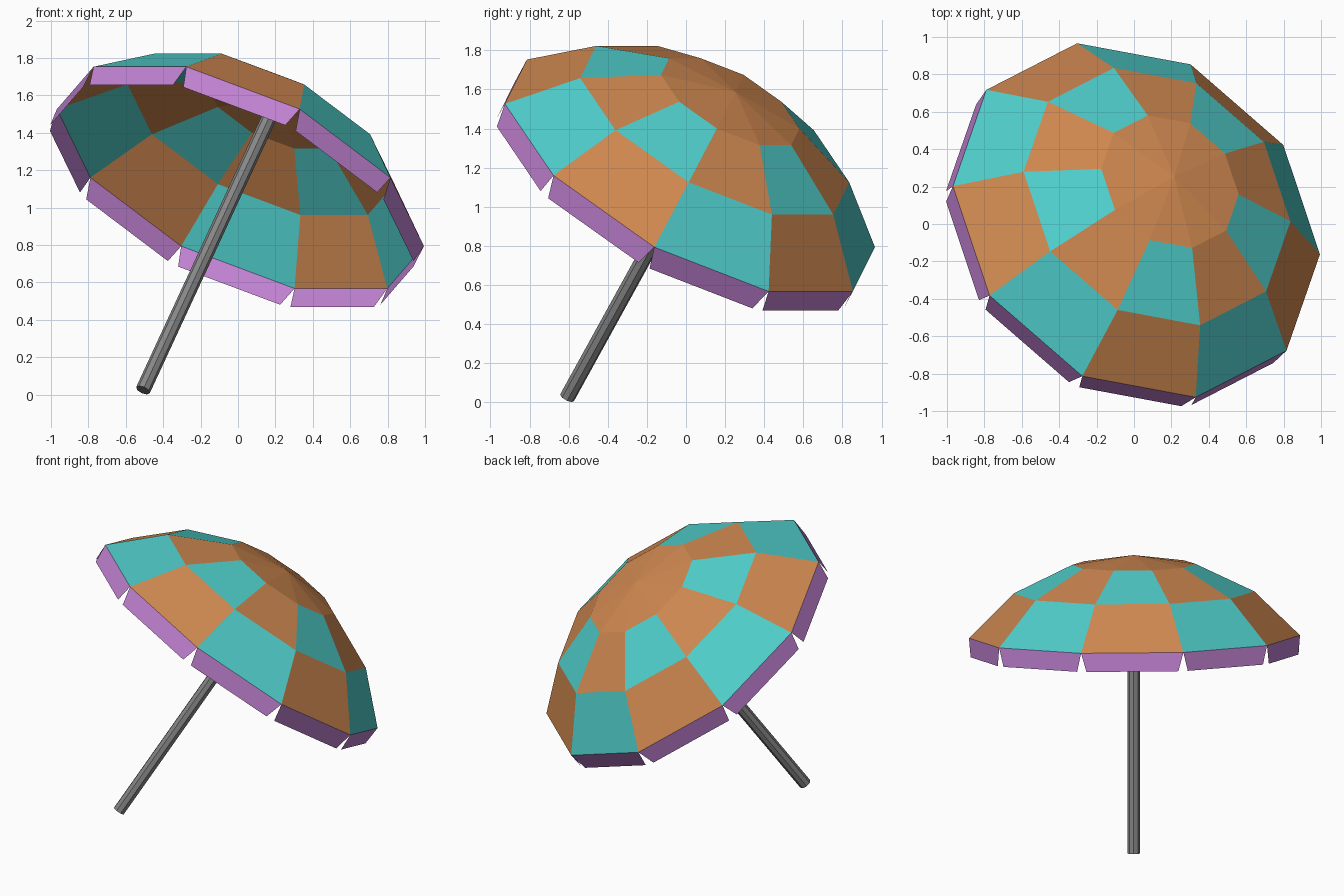
import bpy, bmesh, math
from mathutils import Vector, Matrix

if "Cube" in bpy.data.objects:
    bpy.data.objects.remove(bpy.data.objects["Cube"])

SIDES = 10
TILT, AZIMUTH = math.radians(35.9), math.radians(49)
CENTRE = Vector((0.013, 0.02, 1.16))          # middle of the canopy rim
PLACE = (Matrix.Translation(CENTRE) @ Matrix.Rotation(AZIMUTH, 4, 'Z')
         @ Matrix.Rotation(TILT, 4, 'Y'))
RINGS = [(1.063, 0.0), (0.773, 0.286), (0.398, 0.466)]   # radius, height
APEX = Vector((0, 0, 0.527))


def material(name, rgb):
    m = bpy.data.materials.new(name)
    m.diffuse_color = (*rgb, 1)
    m.use_nodes = True
    m.node_tree.nodes["Principled BSDF"].inputs["Base Color"].default_value = m.diffuse_color
    return m


def make_object(name, bm, mats=()):
    mesh = bpy.data.meshes.new(name)
    bm.to_mesh(mesh)
    bm.free()
    for m in mats:
        mesh.materials.append(m)
    ob = bpy.data.objects.new(name, mesh)
    bpy.context.collection.objects.link(ob)
    return ob


def ring_point(i, radius, height):
    a = math.radians(-18 + 360 / SIDES * i)
    return Vector((radius * math.cos(a), radius * math.sin(a), height))


orange = material("orange", (0.62, 0.245, 0.08))
teal = material("teal", (0.08, 0.62, 0.60))
purple = material("purple", (0.53, 0.22, 0.64))
grey = material("pole_grey", (0.24, 0.24, 0.24))

# canopy: two checkered bands and a plain cap
bm = bmesh.new()
rings = [[bm.verts.new(ring_point(i, r, h)) for i in range(SIDES)] for r, h in RINGS]
top = bm.verts.new(APEX)
for i in range(SIDES):
    j = (i + 1) % SIDES
    for band in range(2):
        lo, hi = rings[band], rings[band + 1]
        f = bm.faces.new((lo[i], lo[j], hi[j], hi[i]))
        f.material_index = (i + band) % 2
    bm.faces.new((rings[2][i], rings[2][j], top))
make_object("canopy", bm, (orange, teal)).matrix_world = PLACE

# hanging flaps, one per rim edge, narrowing downwards
bm = bmesh.new()
for i in range(SIDES):
    a, b = ring_point(i, *RINGS[0]), ring_point(i + 1, *RINGS[0])
    inset = (b - a).normalized() * 0.033
    drop = Vector((0, 0, -0.121))
    bm.faces.new([bm.verts.new(p) for p in (a + drop + inset, b + drop - inset, b, a)])
make_object("flaps", bm, (purple,)).matrix_world = PLACE

# pole from the ground to just under the canopy apex
foot, head = Vector((-0.508, -0.608, 0.024)), PLACE @ (APEX - Vector((0, 0, 0.012)))
axis = head - foot
bm = bmesh.new()
bmesh.ops.create_cone(bm, cap_ends=True, segments=8, radius1=0.04, radius2=0.04,
                      depth=axis.length)
make_object("pole", bm, (grey,)).matrix_world = (
    Matrix.Translation((foot + head) / 2)
    @ axis.to_track_quat('Z', 'Y').to_matrix().to_4x4())
